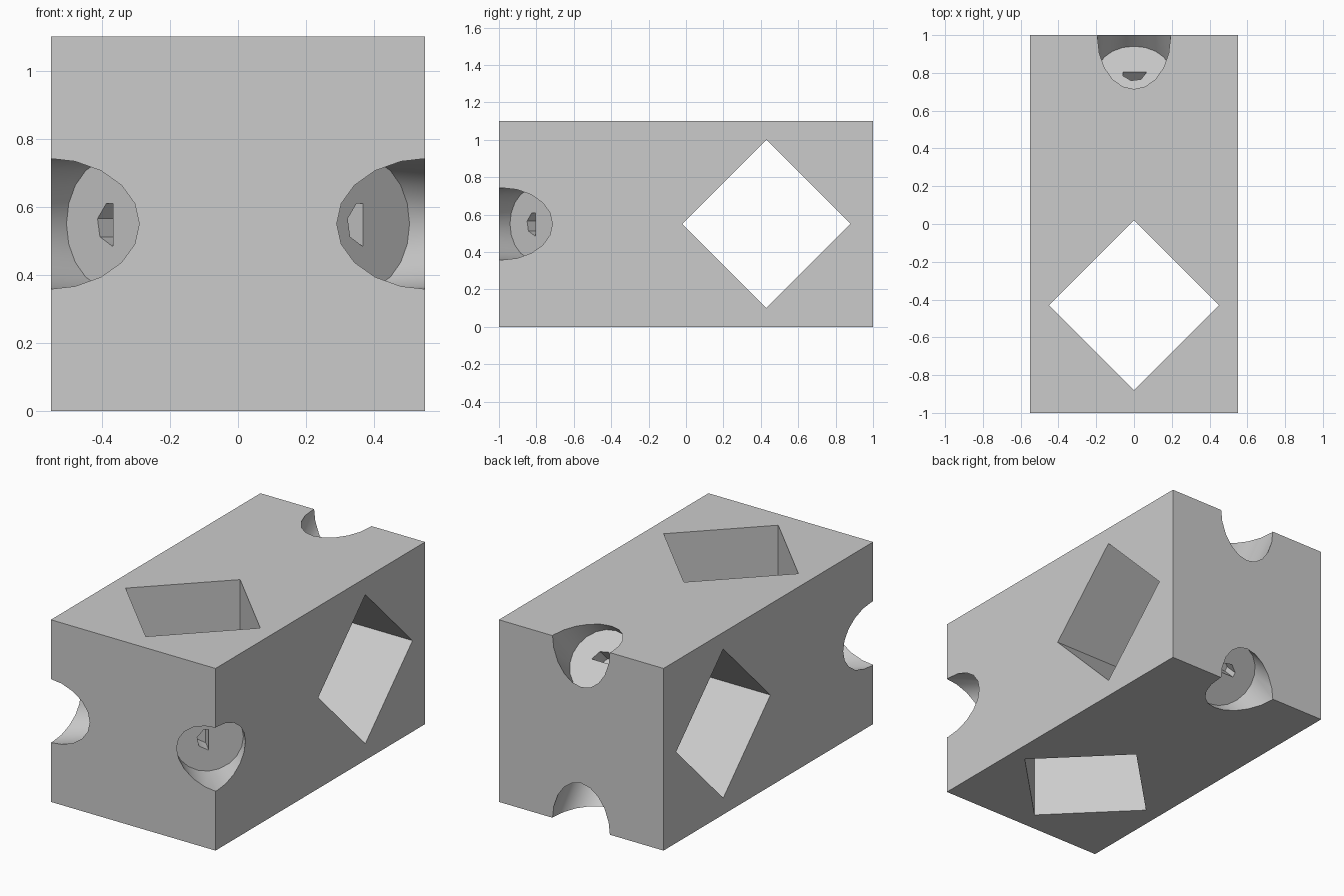
import bpy
import bmesh
from math import cos, sin, radians, tau
from mathutils import Vector

if "Cube" in bpy.data.objects:
    bpy.data.objects.remove(bpy.data.objects["Cube"], do_unlink=True)

LENGTH, SIDE = 2.0, 1.1
MID = SIDE / 2

grey = bpy.data.materials.new("plain_grey")
grey.use_nodes = True
grey.diffuse_color = (0.6, 0.6, 0.6, 1)
grey.node_tree.nodes["Principled BSDF"].inputs["Base Color"].default_value = grey.diffuse_color


def prism(name, outline, centre, u, v, axis, near, far):
    """Extrude a flat outline (u, v coordinates) along the axis from near to far."""
    u, v, axis = (Vector(d).normalized() for d in (u, v, axis))
    bm = bmesh.new()
    ring = [bm.verts.new(Vector(centre) + u * a + v * b + axis * near) for a, b in outline]
    base = bm.faces.new(ring)
    top = bmesh.ops.extrude_face_region(bm, geom=[base])["geom"]
    moved = [g for g in top if isinstance(g, bmesh.types.BMVert)]
    bmesh.ops.translate(bm, verts=moved, vec=axis * (far - near))
    bmesh.ops.recalc_face_normals(bm, faces=bm.faces)
    mesh = bpy.data.meshes.new(name)
    bm.to_mesh(mesh)
    bm.free()
    mesh.materials.append(grey)
    obj = bpy.data.objects.new(name, mesh)
    bpy.context.collection.objects.link(obj)
    return obj


def polygon(sides, radius, start=0.0):
    return [(radius * cos(start + tau * i / sides), radius * sin(start + tau * i / sides))
            for i in range(sides)]


X, Y, Z = (1, 0, 0), (0, 1, 0), (0, 0, 1)

# Rectangular block
h = LENGTH / 2
block = prism("block", [(-MID, -h), (MID, -h), (MID, h), (-MID, h)],
              (0, 0, 0), X, Y, Z, 0, SIDE)

# Two diamond tunnels, one upright and one sideways
diamond = polygon(4, 0.45)
cutters = [
    prism("upright_tunnel_cutter", diamond, (0, -0.43, MID), X, Y, Z, -1, 1),
    prism("sideways_tunnel_cutter", diamond, (0, 0.43, MID), Y, Z, X, -1, 1),
]

# Round notches bored diagonally into four edges, each with a half-heptagon pit
reach = MID - 0.1825
end = h - 0.1955
notches = [
    ("front_right", (-reach, -end, MID), (-1, -1, 0), (-1, 1, 0)),
    ("front_left", (reach, -end, MID), (1, -1, 0), (-1, -1, 0)),
    ("back_top", (0, end, MID + reach), (0, 1, 1), (0, -1, 1)),
    ("back_bottom", (0, end, MID - reach), (0, 1, -1), (0, 1, 1)),
]
half_pit = [(0, 0.059), (0.028, 0.059), (0.064, 0.015), (0.054, -0.038), (0.004, -0.065), (0, -0.065)]
for name, centre, out, across in notches:
    along = Vector(across).cross(Vector(out))
    cutters.append(prism(name + "_notch_cutter", polygon(20, 0.193), centre, across, along, out, 0, 0.8))
    cutters.append(prism(name + "_pit_cutter", half_pit, centre, across, along, out, -0.1, 0.02))

# Cut everything out of the block
bpy.ops.object.select_all(action="DESELECT")
bpy.context.view_layer.objects.active = block
block.select_set(True)
for cutter in cutters:
    cutter.hide_render = True
    cut = block.modifiers.new(cutter.name, "BOOLEAN")
    cut.operation = "DIFFERENCE"
    cut.solver = "EXACT"
    cut.object = cutter
    bpy.ops.object.modifier_apply(modifier=cut.name)
    bpy.data.objects.remove(cutter, do_unlink=True)

# Smooth the round notch walls, keep the flat faces crisp
bpy.ops.object.shade_smooth_by_angle(angle=radians(30))
